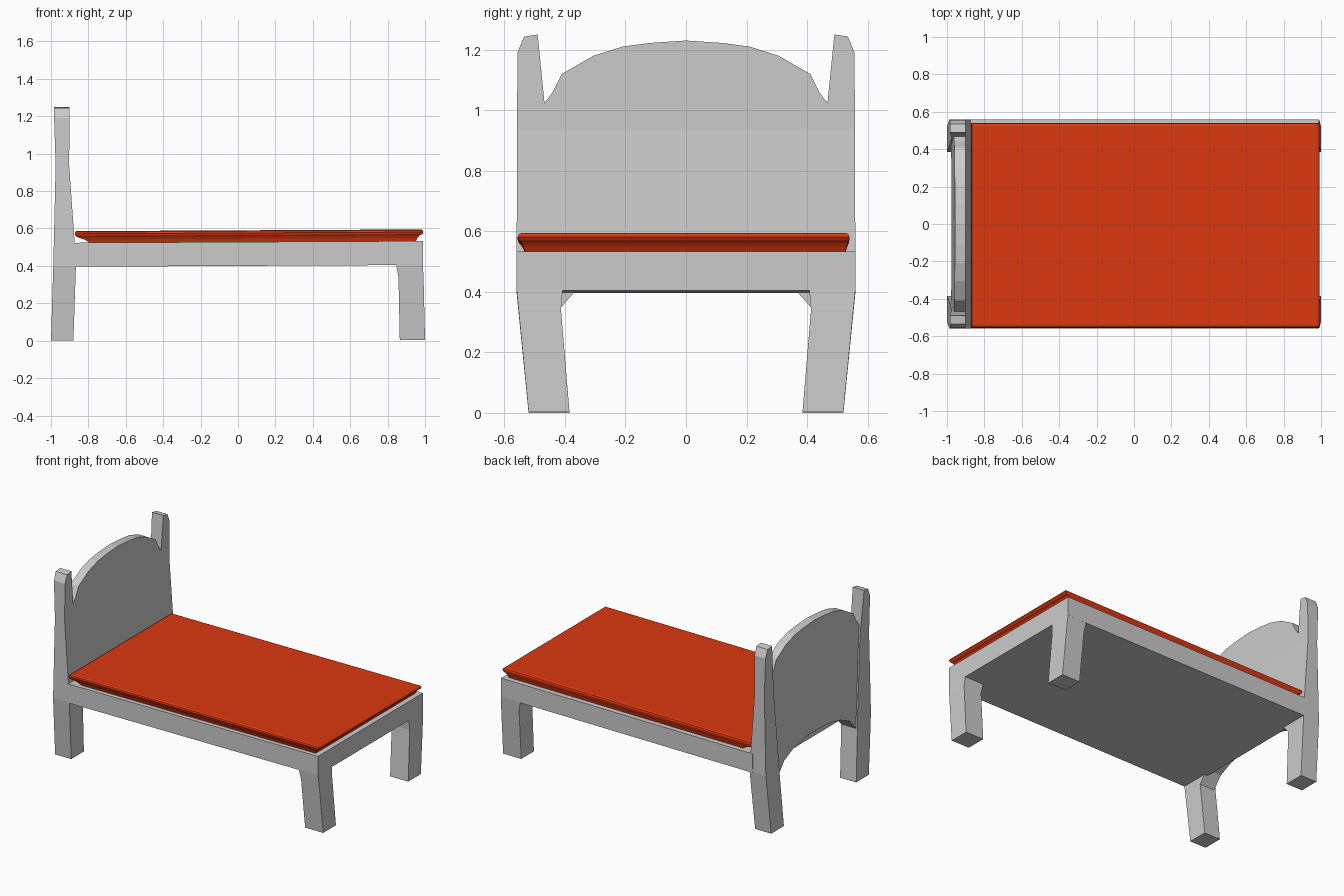
import bpy, bmesh
from mathutils import Vector

if "Cube" in bpy.data.objects:
    bpy.data.objects.remove(bpy.data.objects["Cube"])


def finish(name, bm, mat=None):
    bmesh.ops.recalc_face_normals(bm, faces=bm.faces[:])
    me = bpy.data.meshes.new(name)
    bm.to_mesh(me)
    bm.free()
    ob = bpy.data.objects.new(name, me)
    bpy.context.collection.objects.link(ob)
    if mat:
        me.materials.append(mat)
    return ob


def loft(name, rings, tilt=0.0, side=1, mat=None):
    """Stack of rectangles (x0, x1, y0, y1, z) joined into a closed solid."""
    bm = bmesh.new()
    loops = []
    for x0, x1, y0, y1, z in rings:
        corners = [(x0, y0), (x1, y0), (x1, y1), (x0, y1)]
        loops.append([bm.verts.new((x, y * side, z + tilt * x)) for x, y in corners])
    for a, b in zip(loops, loops[1:]):
        for i in range(4):
            j = (i + 1) % 4
            bm.faces.new((a[i], a[j], b[j], b[i]))
    bm.faces.new(loops[0])
    bm.faces.new(loops[-1])
    return finish(name, bm, mat)


def lerp_table(table, z):
    for (za, xa), (zb, xb) in zip(table, table[1:]):
        if z <= zb:
            t = max(0.0, (z - za) / (zb - za))
            return xa + (xb - xa) * t
    return table[-1][1]


def slab(name, profile, front, back, side=1):
    """Upright y-z profile whose front and back x follow tables over height."""
    bm = bmesh.new()
    rows = [[bm.verts.new((x, y * side, z)) for y, z in profile] for x in (1, -1)]
    n = len(profile)
    bm.faces.new(rows[0])
    bm.faces.new(rows[1][::-1])
    for i in range(n):
        j = (i + 1) % n
        bm.faces.new((rows[0][i], rows[1][i], rows[1][j], rows[0][j]))
    for z in sorted({p[0] for p in front + back}):
        bmesh.ops.bisect_plane(bm, geom=bm.verts[:] + bm.edges[:] + bm.faces[:],
                               plane_co=Vector((0, 0, z)), plane_no=Vector((0, 0, 1)))
    for v in bm.verts:
        v.co.x = lerp_table(front if v.co.x > 0 else back, v.co.z)
    return finish(name, bm)


# Mattress colour
red = bpy.data.materials.new("red_fabric")
red.diffuse_color = (0.72, 0.04, 0.005, 1)
red.use_nodes = True
red.node_tree.nodes["Principled BSDF"].inputs["Base Color"].default_value = red.diffuse_color

# Bed base
loft("bed_base", [(-0.89, 0.988, -0.56, 0.56, 0.40),
                  (-0.89, 0.988, -0.56, 0.56, 0.528)], tilt=0.005)

# Mattress with a tapered underside and a rounded rim
loft("mattress", [(-0.79, 0.950, -0.530, 0.525, 0.525),
                  (-0.82, 0.960, -0.537, 0.530, 0.545),
                  (-0.86, 0.970, -0.545, 0.535, 0.558),
                  (-0.87, 0.985, -0.552, 0.538, 0.565),
                  (-0.872, 0.992, -0.556, 0.540, 0.576),
                  (-0.87, 0.988, -0.552, 0.537, 0.585),
                  (-0.865, 0.980, -0.542, 0.527, 0.590)], tilt=0.005, mat=red)

# Headboard side shape
FRONT = [(0, -0.88), (0.42, -0.866), (0.94, -0.903), (1.25, -0.90)]
POST_BACK = [(0, -1.0), (0.42, -0.987), (0.94, -0.975), (1.25, -0.985)]
PANEL_BACK = [(0.38, -0.978), (0.94, -0.965), (1.25, -0.957)]

POST = [(0.52, 0), (0.385, 0), (0.413, 0.34), (0.42, 0.45), (0.467, 1.02),
        (0.49, 1.25), (0.535, 1.243), (0.557, 1.19), (0.56, 0.40)]

for side, label in ((1, "left"), (-1, "right")):
    slab("head_post_" + label, POST, FRONT, POST_BACK, side)
    # Foot legs
    loft("foot_leg_" + label, [(0.865, 1.0, 0.385, 0.52, 0.005),
                               (0.858, 0.992, 0.413, 0.553, 0.34),
                               (0.845, 0.988, 0.407, 0.56, 0.41)], side=side)

# Headboard panel, arched above and below
half_top = [(0.47, 1.02), (0.44, 1.06), (0.41, 1.12), (0.305, 1.18), (0.21, 1.21), (0.12, 1.222)]
half_low = [(0.12, 0.49), (0.25, 0.465), (0.35, 0.42), (0.42, 0.34)]
right_half = half_low + half_top
panel = right_half + [(0, 1.23)] + [(-y, z) for y, z in right_half[::-1]] + [(0, 0.495)]
slab("headboard_panel", panel, FRONT, PANEL_BACK)
